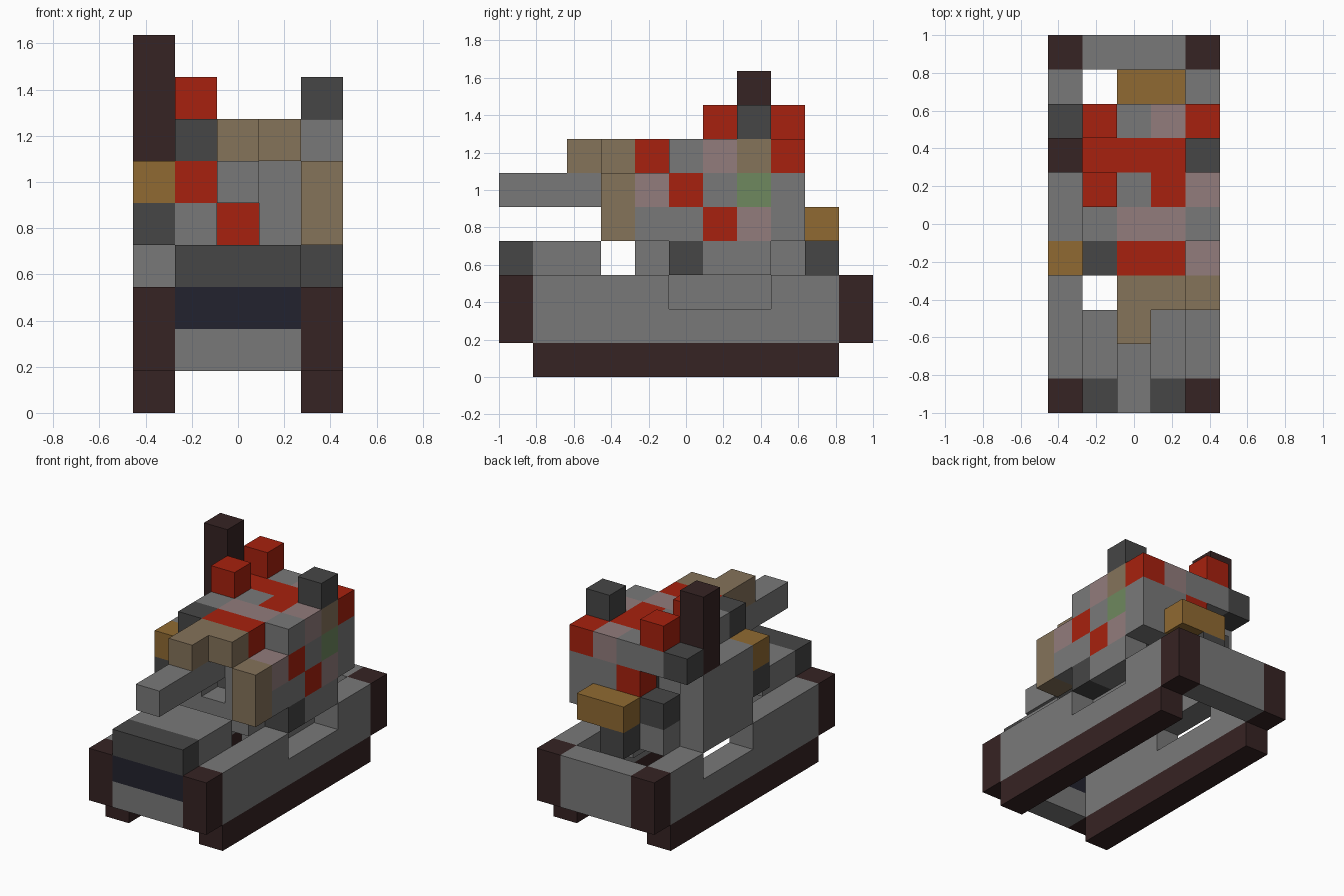
import bpy, bmesh
from mathutils import Vector

old = bpy.data.objects.get("Cube")
if old:
    bpy.data.objects.remove(old, do_unlink=True)

U = 2 / 11                       # one block
NX, NY = 5, 11                   # blocks across and along


def linear(c):
    c /= 255
    return c / 12.92 if c <= 0.04045 else ((c + 0.055) / 1.055) ** 2.4


def material(name, *rgb):
    m = bpy.data.materials.new(name)
    m.use_nodes = True
    col = [linear(c) for c in rgb] + [1]
    m.diffuse_color = col
    bsdf = m.node_tree.nodes["Principled BSDF"]
    bsdf.inputs["Base Color"].default_value = col
    bsdf.inputs["Roughness"].default_value = 0.9
    return m


MATS = {
    "g": material("grey", 121, 121, 121),
    "d": material("dark_grey", 70, 70, 70),
    "b": material("dark_brown", 54, 35, 35),
    "r": material("red", 167, 33, 14),
    "t": material("tan", 133, 115, 90),
    "o": material("ochre", 144, 106, 50),
    "p": material("dusty_pink", 146, 124, 124),
    "n": material("green", 110, 136, 94),
    "v": material("navy", 34, 34, 46),
}


def build(name, cells):
    """Mesh of coloured blocks {(x, y, z): colour}, outer faces only."""
    used = sorted(set(cells.values()))
    bm = bmesh.new()
    for cell, colour in cells.items():
        c = Vector(cell)
        for axis in range(3):
            for sign in (-1, 1):
                n = Vector((0, 0, 0))
                n[axis] = sign
                if tuple(int(v) for v in c + n) in cells:
                    continue
                a, b = Vector((0, 0, 0)), Vector((0, 0, 0))
                a[(axis + 1) % 3] = 0.5
                b[(axis + 2) % 3] = 0.5 * sign
                mid = c + Vector((0.5 - NX / 2, 0.5 - NY / 2, 0.5)) + n / 2
                quad = (mid - a - b, mid + a - b, mid + a + b, mid - a + b)
                f = bm.faces.new([bm.verts.new(p * U) for p in quad])
                f.material_index = used.index(colour)
    bmesh.ops.remove_doubles(bm, verts=bm.verts, dist=1e-4)
    me = bpy.data.meshes.new(name)
    bm.to_mesh(me)
    bm.free()
    for k in used:
        me.materials.append(MATS[k])
    ob = bpy.data.objects.new(name, me)
    bpy.context.collection.objects.link(ob)
    return ob


def box(colour, x, y, z):
    """Block cells from inclusive index ranges."""
    return {(i, j, k): colour
            for i in range(x[0], x[1] + 1)
            for j in range(y[0], y[1] + 1)
            for k in range(z[0], z[1] + 1)}


def layers(base_y, base_z, rows):
    """Block cells from rows of letters, front to back, bottom layer first."""
    return {(i, base_y + j, base_z + k): ch
            for k, layer in enumerate(rows)
            for j, row in enumerate(layer.split())
            for i, ch in enumerate(row) if ch != "."}


# Running gear, side walls with a notch, corner posts
for side, x in (("right", 0), ("left", 4)):
    build(side + "_track", box("b", (x, x), (1, 9), (0, 0)))
    wall = box("g", (x, x), (1, 9), (1, 2))
    for j in (5, 6, 7):
        del wall[(x, j, 2)]
    build(side + "_wall", wall)
    for end, y in (("front", 0), ("back", 10)):
        build(f"{end}_{side}_post", box("b", (x, x), (y, y), (1, 2)))

# Nose plate, deck and rear plate
build("nose_plate", box("g", (1, 3), (0, 0), (1, 1))
      | box("v", (1, 3), (0, 0), (2, 2)))
build("front_deck", box("d", (1, 3), (0, 0), (3, 3))
      | box("g", (1, 3), (1, 2), (3, 3)))
build("rear_plate", box("g", (1, 3), (10, 10), (1, 2)))
build("inner_panel", box("g", (3, 3), (5, 7), (2, 2)))

# Patchwork hollow turret
build("turret", layers(4, 3, [
    ".ggg. g...d g...g g...g .g...",
    "dg.gg g...g g...r g...p .drgg",
    "orggp g...r g...g g...n ..rgg",
    ".drr. .gppg .ggrp .rrrt dggpr",
]))

# Gun and its surround
build("barrel", box("g", (2, 2), (0, 3), (5, 5)))
build("gun_hood", box("t", (2, 2), (2, 3), (6, 6)) | box("t", (3, 3), (3, 3), (6, 6)))
build("side_shield", box("t", (4, 4), (3, 3), (4, 5)))

# Roof fittings
build("mast", box("b", (0, 0), (7, 7), (6, 8)))
build("front_roof_block", box("r", (1, 1), (6, 6), (7, 7)))
build("back_roof_block", box("r", (1, 1), (8, 8), (7, 7)))
build("roof_vent", box("d", (4, 4), (7, 7), (7, 7)))

# Rear stowage
build("stowage_box", box("o", (2, 3), (9, 9), (4, 4)))
build("stowage_bracket", box("d", (2, 2), (9, 9), (3, 3)))
